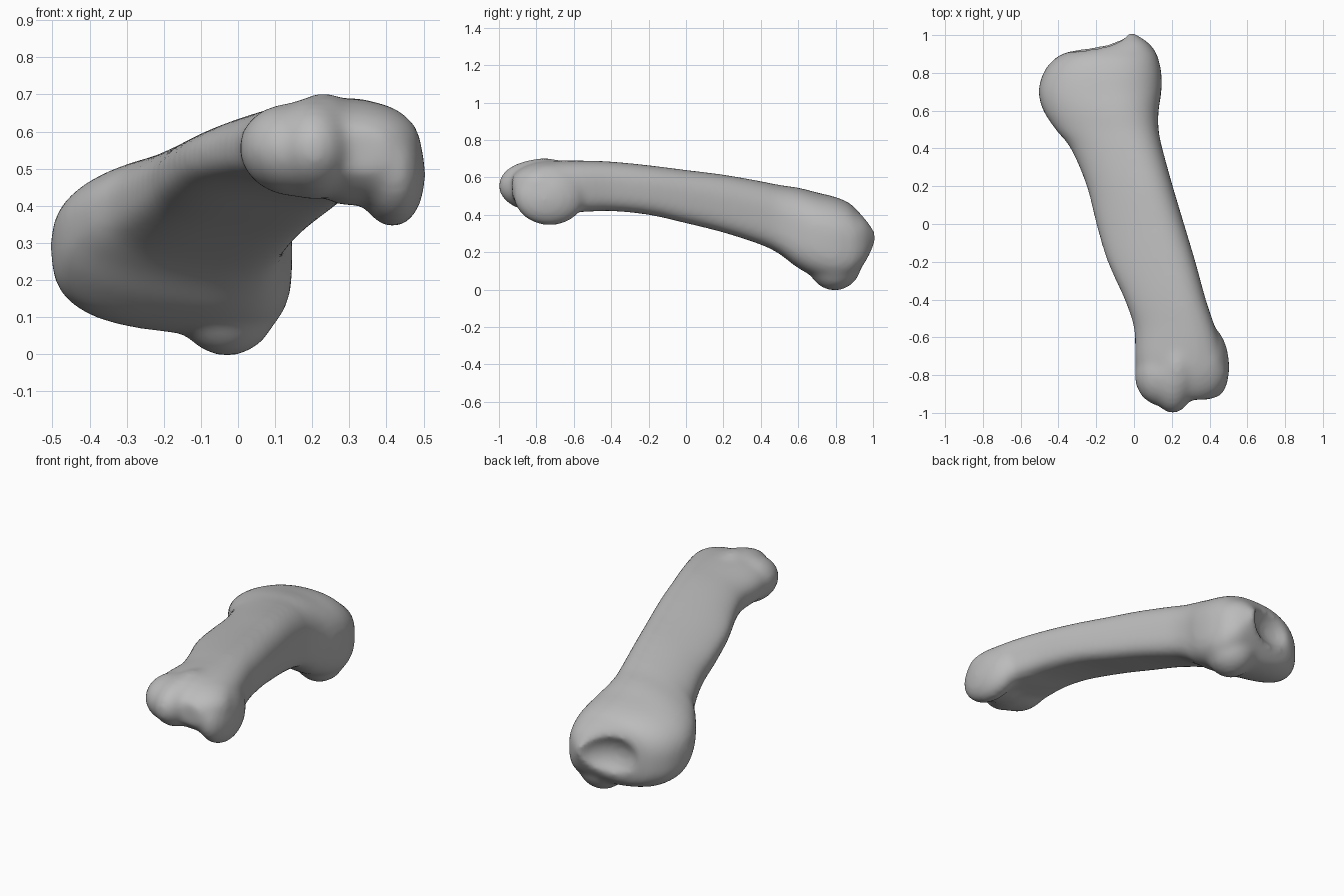
import bpy, bmesh, math
from mathutils import Matrix

if "Cube" in bpy.data.objects:
    bpy.data.objects.remove(bpy.data.objects["Cube"])

SIDES = 48

# Shaft stations: y, left x, right x, bottom z, top z, underside slope, back slope
stations = [
    (-.93, .11, .40, .49, .61, -.2, .05), (-.88, .06, .46, .44, .65, -.2, .05),
    (-.8, .015, .495, .405, .68, -.2, .03), (-.7, .005, .475, .41, .69, -.2, .06),
    (-.55, .0, .43, .415, .69, -.2, .12), (-.4, -.05, .38, .42, .685, -.2, .17),
    (-.2, -.14, .325, .40, .665, -.2, .2), (0, -.2, .265, .355, .64, -.2, .2),
    (.2, -.25, .205, .305, .615, -.2, .2), (.4, -.335, .15, .24, .58, -.2, .18),
    (.5, -.415, .13, .19, .56, -.2, .17), (.6, -.48, .13, .115, .545, -.17, .14),
    (.7, -.505, .145, .065, .52, -.12, .08), (.8, -.48, .145, .045, .495, -.12, .05),
    (.87, -.425, .13, .06, .465, -.12, .03), (.91, -.35, .115, .09, .43, -.1, 0),
    (.96, -.14, .075, .15, .375, -.1, 0), (1.01, -.06, .0, .25, .31, 0, 0),
]


def catmull(a, b, c, d, t):
    return [.5 * (2 * q + (r - p) * t + (2 * p - 5 * q + 4 * r - s) * t * t
                  + (3 * q - p - 3 * r + s) * t ** 3)
            for p, q, r, s in zip(a, b, c, d)]


def power(v, e):
    return math.copysign(abs(v) ** e, v)


def section(st):
    """Domed back and flatter underside, each with its own sideways slope."""
    y, xl, xr, zb, zt, under, back = st
    half = (xr - xl) / 2
    pts = []
    for i in range(SIDES):
        a = 2 * math.pi * i / SIDES
        e, slope = (.85, back) if math.sin(a) > 0 else (.6, under)
        u, v = power(math.cos(a), e), power(math.sin(a), e)
        pts.append(((xl + xr) / 2 + u * half,
                    v * (zt - zb) / 2 + slope * u * half * abs(v)))
    low, high = min(p[1] for p in pts), max(p[1] for p in pts)
    return [(x, y, zb + (z - low) / (high - low) * (zt - zb)) for x, z in pts]


def ellipsoid(bm, centre, radii, tilt=0, turn=0):
    m = (Matrix.Translation(centre) @ Matrix.Rotation(turn, 4, 'Z')
         @ Matrix.Rotation(tilt, 4, 'Y') @ Matrix.Diagonal((*radii, 1)))
    bmesh.ops.create_uvsphere(bm, u_segments=32, v_segments=20, radius=1, matrix=m)


def make_object(name, bm):
    bmesh.ops.recalc_face_normals(bm, faces=bm.faces)
    mesh = bpy.data.meshes.new(name)
    bm.to_mesh(mesh)
    bm.free()
    ob = bpy.data.objects.new(name, mesh)
    bpy.context.collection.objects.link(ob)
    return ob


def remesh(ob, name):
    mod = ob.modifiers.new(name, 'REMESH')
    mod.mode = 'VOXEL'
    mod.voxel_size = .014
    mod.use_smooth_shade = True


# Shaft and flared base
bm = bmesh.new()
rings = []
for i in range(len(stations) - 1):
    a, d = stations[max(i - 1, 0)], stations[min(i + 2, len(stations) - 1)]
    for k in range(4):
        st = catmull(a, stations[i], stations[i + 1], d, k / 4)
        rings.append([bm.verts.new(p) for p in section(st)])
rings.append([bm.verts.new(p) for p in section(stations[-1])])
for r, s in zip(rings, rings[1:]):
    for j in range(SIDES):
        n = (j + 1) % SIDES
        bm.faces.new((r[j], r[n], s[n], s[j]))
bm.faces.new(rings[0])
bm.faces.new(rings[-1])

# Two knuckles of the head and the saddle between them
ellipsoid(bm, (.15, -.80, .55), (.148, .165, .125), .15)
ellipsoid(bm, (.205, -.80, .555), (.12, .203, .138))
ellipsoid(bm, (.23, -.76, .575), (.11, .2, .128))
ellipsoid(bm, (.30, -.75, .535), (.12, .178, .135))
ellipsoid(bm, (.405, -.73, .507), (.097, .195, .165), -.12, .1)

# Knob under the base
ellipsoid(bm, (-.03, .795, .145), (.14, .145, .15))
bone = make_object("finger_bone", bm)

# Shallow socket in the base
bm = bmesh.new()
ellipsoid(bm, (-.225, 1.1, .28), (.225, .21, .17), .1)
socket = make_object("socket_cutter", bm)
socket.hide_render = True

# Fuse, carve and soften
remesh(bone, "fuse")
carve = bone.modifiers.new("carve", 'BOOLEAN')
carve.operation = 'DIFFERENCE'
carve.object = socket
remesh(bone, "refuse")
soften = bone.modifiers.new("soften", 'SMOOTH')
soften.factor = .5
soften.iterations = 14
bpy.context.view_layer.update()
deps = bpy.context.evaluated_depsgraph_get()
final = bpy.data.meshes.new_from_object(bone.evaluated_get(deps))
bone.modifiers.clear()
bone.data = final
bpy.data.objects.remove(socket)

# Bone grey
mat = bpy.data.materials.new("bone_grey")
mat.use_nodes = True
grey = (.5, .5, .5, 1)
mat.diffuse_color = grey
mat.node_tree.nodes["Principled BSDF"].inputs["Base Color"].default_value = grey
final.materials.clear()
final.materials.append(mat)
for f in final.polygons:
    f.use_smooth = True
    f.material_index = 0
